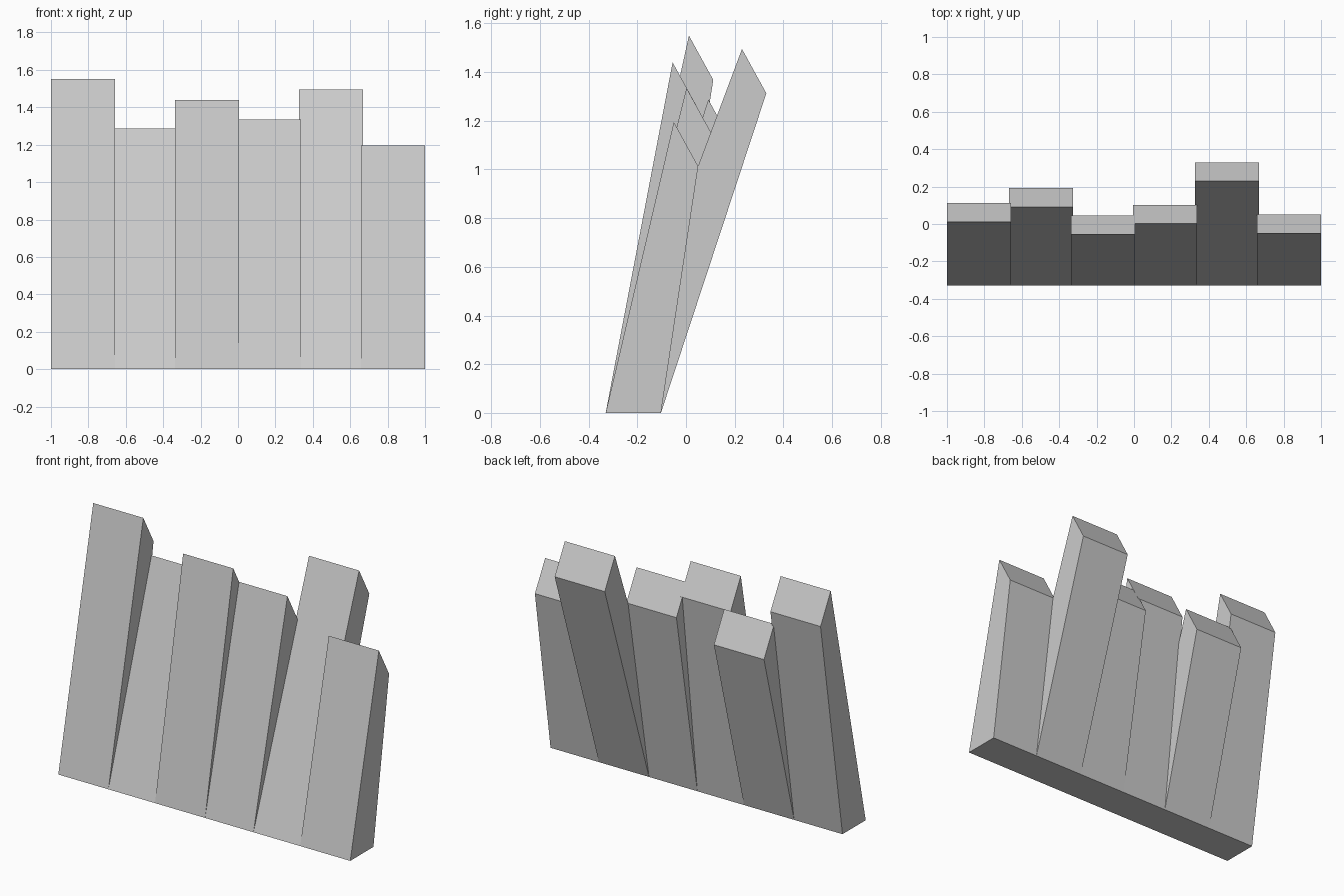
import bpy, bmesh

if "Cube" in bpy.data.objects:
    bpy.data.objects.remove(bpy.data.objects["Cube"])

WIDTH = 0.343                 # plank width, neighbours overlap slightly
STEP = (2 - WIDTH) / 5
BASE_FRONT, BASE_BACK = -0.33, -0.103

# Top front edge (y, z) of each leaning plank, left to right
TOPS = [(0.012, 1.55), (0.092, 1.287), (-0.055, 1.44),
        (0.002, 1.335), (0.23, 1.495), (-0.05, 1.195)]


def plank(name, x, top_y, top_z):
    """Extrude a leaning side profile with a slanted end along x."""
    profile = [(BASE_FRONT, 0), (BASE_BACK, 0),
               (top_y + 0.1, top_z - 0.182), (top_y, top_z)]
    bm = bmesh.new()
    face = bm.faces.new([bm.verts.new((x, y, z)) for y, z in profile])
    ext = bmesh.ops.extrude_face_region(bm, geom=[face], use_keep_orig=True)
    verts = [v for v in ext["geom"] if isinstance(v, bmesh.types.BMVert)]
    bmesh.ops.translate(bm, verts=verts, vec=(WIDTH, 0, 0))
    bmesh.ops.recalc_face_normals(bm, faces=bm.faces)
    mesh = bpy.data.meshes.new(name)
    bm.to_mesh(mesh)
    bm.free()
    obj = bpy.data.objects.new(name, mesh)
    bpy.context.collection.objects.link(obj)


# Row of planks sharing one base line
for i, (y, z) in enumerate(TOPS):
    plank(f"plank_{i + 1}", -1 + STEP * i, y, z)
